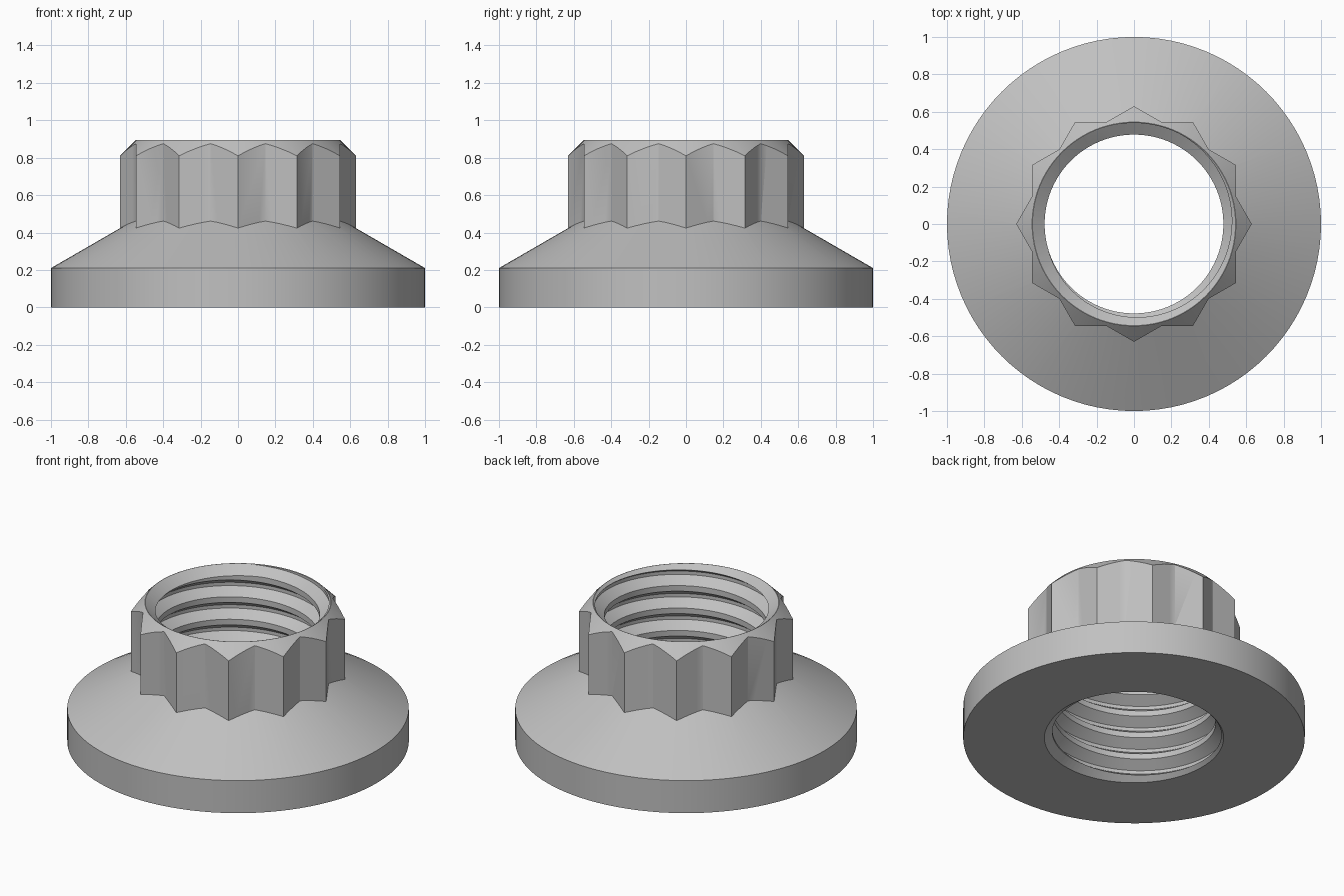
import bpy, bmesh, math
from math import cos, sin, tan, pi, radians

if "Cube" in bpy.data.objects:
    bpy.data.objects.remove(bpy.data.objects["Cube"])

SEG = 96
HEIGHT = 0.895
MINOR, MAJOR = 0.478, 0.54
PITCH = 0.145


def make_object(name, bm):
    bmesh.ops.recalc_face_normals(bm, faces=bm.faces)
    mesh = bpy.data.meshes.new(name)
    bm.to_mesh(mesh)
    bm.free()
    obj = bpy.data.objects.new(name, mesh)
    bpy.context.collection.objects.link(obj)
    return obj


def revolve(name, profile):
    """Solid of revolution from (radius, z) points that start and end on the axis."""
    bm = bmesh.new()
    verts = [bm.verts.new((r, 0, z)) for r, z in profile]
    edges = [bm.edges.new(pair) for pair in zip(verts, verts[1:])]
    bmesh.ops.spin(bm, geom=verts + edges, cent=(0, 0, 0), axis=(0, 0, 1),
                   angle=2 * pi, steps=SEG, use_merge=False)
    bmesh.ops.remove_doubles(bm, verts=bm.verts, dist=1e-5)
    return make_object(name, bm)


def star_prism(name, radius, z0, z1):
    """Twelve-point prism: the outline of two crossed hexagons."""
    bm = bmesh.new()
    inner = radius * cos(pi / 6) / cos(pi / 12)
    ring = []
    for i in range(24):
        r, a = (inner if i % 2 else radius), i * pi / 12
        ring.append(bm.verts.new((r * cos(a), r * sin(a), z0)))
    base = bm.faces.new(ring)
    top = bmesh.ops.extrude_face_region(bm, geom=[base])
    moved = [v for v in top["geom"] if isinstance(v, bmesh.types.BMVert)]
    bmesh.ops.translate(bm, verts=moved, vec=(0, 0, z1 - z0))
    return make_object(name, bm)


def thread_core(name, crest_z):
    """Right-handed threaded rod, taller than the bore."""
    bm = bmesh.new()
    crest, root = 0.036, 0.022
    flank = (PITCH - crest - root) / 2
    profile = [(MINOR, -crest / 2), (MINOR, crest / 2),
               (MAJOR, crest / 2 + flank), (MAJOR, crest / 2 + flank + root)]
    knots = [(r, crest_z + z + t * PITCH) for t in range(-7, 3) for r, z in profile]
    columns = []
    for i in range(SEG + 1):
        a = 2 * pi * i / SEG
        columns.append([bm.verts.new((r * cos(a), r * sin(a), z + PITCH * i / SEG))
                        for r, z in knots])
    for c0, c1 in zip(columns, columns[1:]):
        for j in range(len(knots) - 1):
            bm.faces.new((c0[j], c1[j], c1[j + 1], c0[j + 1]))
    bmesh.ops.remove_doubles(bm, verts=bm.verts, dist=1e-5)
    # close both ends with fans to the axis
    rim = [e for e in bm.edges if e.is_boundary]
    low = bm.verts.new((0, 0, -0.4))
    high = bm.verts.new((0, 0, 1.4))
    for e in rim:
        tip = low if e.verts[0].co.z < HEIGHT / 2 else high
        bm.faces.new((e.verts[0], e.verts[1], tip))
    return make_object(name, bm)


def combine(target, tool, operation):
    mod = target.modifiers.new("combine", 'BOOLEAN')
    mod.operation, mod.object, mod.solver = operation, tool, 'EXACT'
    graph = bpy.context.evaluated_depsgraph_get()
    mesh = bpy.data.meshes.new_from_object(target.evaluated_get(graph))
    target.modifiers.clear()
    target.data = mesh
    bpy.data.objects.remove(tool)


# conical flange
slope = tan(radians(30))
nut = revolve("flange_nut", [(0, 0), (1, 0), (1, 0.21),
                             (0.3, 0.21 + 0.7 * slope), (0, 0.21 + 0.7 * slope)])

# twelve-point head with its top corners chamfered
head = star_prism("head", 0.63, 0.1, 1.0)
envelope = revolve("chamfer_envelope", [(0, 0.05), (0.8, 0.05), (0.8, HEIGHT - 0.255),
                                        (0.545, HEIGHT), (0, HEIGHT)])
combine(head, envelope, 'INTERSECT')
combine(nut, head, 'UNION')

# threaded bore with a countersink at each end
combine(nut, thread_core("thread_core", 0.784), 'DIFFERENCE')
for name, z, way, radius, depth in (("top_countersink", HEIGHT, 1, 0.543, 0.05),
                                    ("bottom_countersink", 0, -1, 0.525, 0.04)):
    k = (radius - MINOR) / depth
    sink = revolve(name, [(0, z - way * 0.1), (radius - 0.1 * k, z - way * 0.1),
                          (radius + 0.1 * k, z + way * 0.1), (0, z + way * 0.1)])
    combine(nut, sink, 'DIFFERENCE')

# plain grey metal
grey = bpy.data.materials.new("grey_metal")
grey.use_nodes = True
colour = (0.53, 0.53, 0.53, 1)
grey.diffuse_color = colour
grey.node_tree.nodes["Principled BSDF"].inputs["Base Color"].default_value = colour
nut.data.materials.clear()
nut.data.materials.append(grey)
for poly in nut.data.polygons:
    poly.material_index = 0

bpy.ops.object.select_all(action='DESELECT')
nut.select_set(True)
bpy.context.view_layer.objects.active = nut
bpy.ops.object.shade_smooth_by_angle(angle=radians(35))
